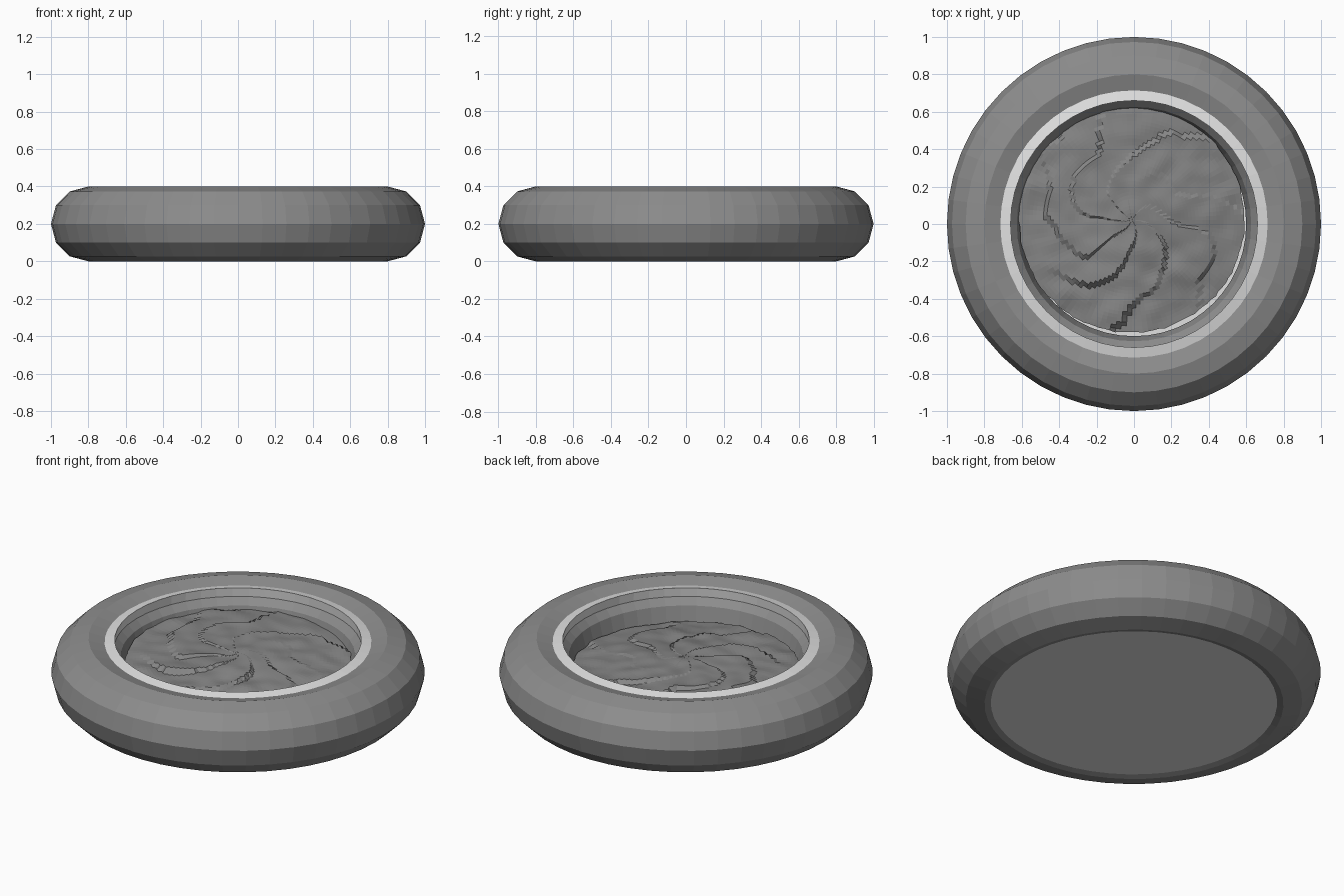
import bpy, bmesh, math, random
from mathutils import noise, Vector

if "Cube" in bpy.data.objects:
    bpy.data.objects.remove(bpy.data.objects["Cube"])

random.seed(4)


def material(name, v):
    m = bpy.data.materials.new(name)
    m.diffuse_color = (v, v, v, 1)
    m.use_nodes = True
    m.node_tree.nodes["Principled BSDF"].inputs["Base Color"].default_value = m.diffuse_color
    return m


STONE = material("mid grey", 0.265)
LIGHT = material("pale grey", 0.75)
WATER = material("swirl grey", 0.235)


def finish(name, bm, mats):
    me = bpy.data.meshes.new(name)
    bm.to_mesh(me)
    bm.free()
    for m in mats:
        me.materials.append(m)
    ob = bpy.data.objects.new(name, me)
    bpy.context.collection.objects.link(ob)
    return ob


def lathe(name, profile, mats, segs=48):
    """Spin a closed (r, z) profile round z."""
    bm = bmesh.new()
    rings = [[bm.verts.new((r * math.cos(2 * math.pi * i / segs),
                            r * math.sin(2 * math.pi * i / segs), z))
              for i in range(segs)] for r, z in profile]
    n = len(rings)
    for k in range(n):
        a, b = rings[k], rings[(k + 1) % n]
        for i in range(segs):
            j = (i + 1) % segs
            bm.faces.new((a[i], a[j], b[j], b[i]))
    bmesh.ops.recalc_face_normals(bm, faces=bm.faces)
    return finish(name, bm, mats)


# Chunky twelve-sided ring body
lathe("ring_body",
      [(0.8 + 0.2 * math.cos(k * math.pi / 6), 0.2 + 0.2 * math.sin(k * math.pi / 6))
       for k in range(12)], [STONE])

# Pale inner collar poking out of the ring
lathe("rim_collar",
      [(0.715, 0.355), (0.715, 0.377), (0.66, 0.389), (0.664, 0.335)], [LIGHT])

# Pale base plate closing the underside
bm = bmesh.new()
bmesh.ops.create_cone(bm, cap_ends=True, segments=48, radius1=0.77, radius2=0.75, depth=0.03)
bmesh.ops.translate(bm, verts=bm.verts, vec=(0, 0, 0.024))
finish("base_plate", bm, [LIGHT])


# Swirling surface: broken spiral ridges on a shallow, slightly tilted dome
def swirl_height(r, a):
    x, y = r * math.cos(a), r * math.sin(a)
    wob = noise.noise(Vector((x * 4, y * 4, 1.7)))
    t = 7 * (a + 3.2 * r + 0.6 * wob) / (2 * math.pi)
    saw = t - math.floor(t)
    fade = min(1, r / 0.4) * max(0, 0.5 + 0.8 * noise.noise(Vector((x * 3, y * 3, 6))))
    return (0.25 + 0.032 * (y - x) + 0.05 * (1 - (r / 0.61) ** 2)
            + 0.035 * (saw - 0.5) * fade
            + 0.012 * noise.noise(Vector((x * 9, y * 9, 3))))


bm = bmesh.new()
SEGS, RINGS = 128, 32
centre = bm.verts.new((-0.012, 0.022, swirl_height(0, 0)))
prev = None
for k in range(1, RINGS + 1):
    ring = []
    for i in range(SEGS):
        a = 2 * math.pi * i / SEGS
        r = 0.605 * k / RINGS
        if k == RINGS:
            r += random.uniform(-0.006, 0.003)
        ring.append(bm.verts.new((r * math.cos(a) - 0.012, r * math.sin(a) + 0.022,
                                  swirl_height(r, a))))
    for i in range(SEGS):
        j = (i + 1) % SEGS
        if prev:
            bm.faces.new((prev[i], ring[i], ring[j], prev[j]))
        else:
            bm.faces.new((centre, ring[i], ring[j]))
    prev = ring
finish("swirl_surface", bm, [WATER])
